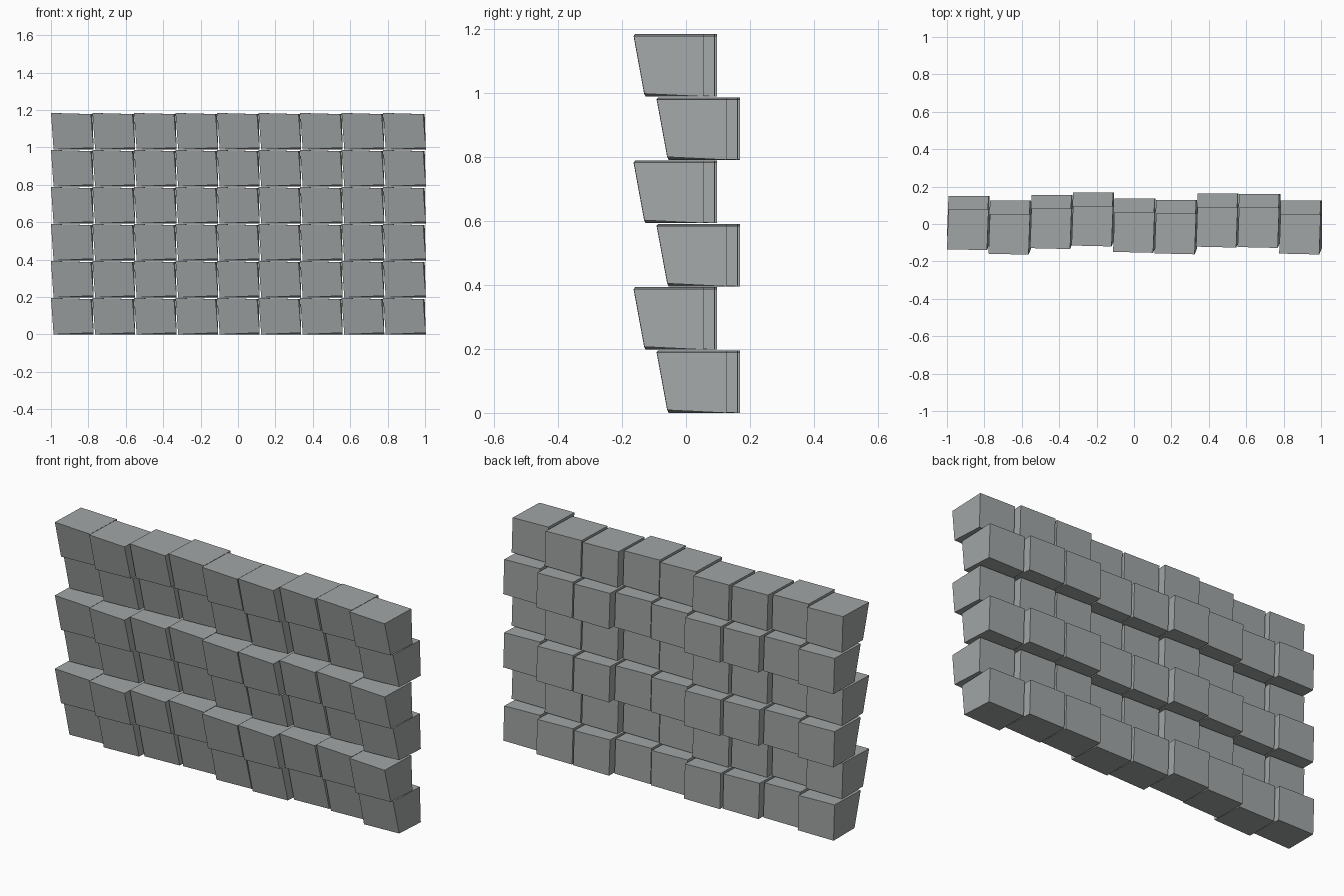
import bpy
import bmesh

cube = bpy.data.objects.get("Cube")
if cube:
    bpy.data.objects.remove(cube, do_unlink=True)

stone = bpy.data.materials.new("grey stone")
stone.use_nodes = True
GREY = (0.36, 0.38, 0.38, 1)
stone.diffuse_color = GREY
stone.node_tree.nodes["Principled BSDF"].inputs["Base Color"].default_value = GREY

COLUMN_STEP = 0.222
ROW_STEP = 0.1978
ROW_SHIFT = 0.072
# Back position of each column in the rear-set pattern
COLUMN_BACK = [0.077, 0.053, 0.083, 0.097, 0.063, 0.055, 0.091, 0.089, 0.054]


def block_mesh():
    """Hewn block: origin at bottom left of the back face, front leaning out."""
    mesh = bpy.data.meshes.new("hewn_block")
    bm = bmesh.new()
    bmesh.ops.create_cube(bm, size=1)
    for v in bm.verts:
        right, front, top = v.co.x > 0, v.co.y < 0, v.co.z > 0
        v.co.x = 0.228 if right else 0.014
        v.co.y = 0.0
        v.co.z = 0.192 if top else 0.0
        if top:
            v.co.x -= 0.014 if front else 0.006
            v.co.z += -0.003 if right else 0.003
        if front:
            v.co.y = (-0.217 if top else -0.184) + (0 if right else 0.005)
            if right and not top:
                v.co.z = 0.009
    bm.to_mesh(mesh)
    bm.free()
    mesh.materials.append(stone)
    return mesh


# Wall of blocks, courses alternating forward and back
block = block_mesh()
for row in range(6):
    for column, back in enumerate(COLUMN_BACK):
        obj = bpy.data.objects.new(f"wall_block_{row + 1}_{column + 1}", block)
        shift = ROW_SHIFT if row % 2 == 0 else 0
        obj.location = (-1 + column * COLUMN_STEP, back + shift, row * ROW_STEP)
        bpy.context.collection.objects.link(obj)
